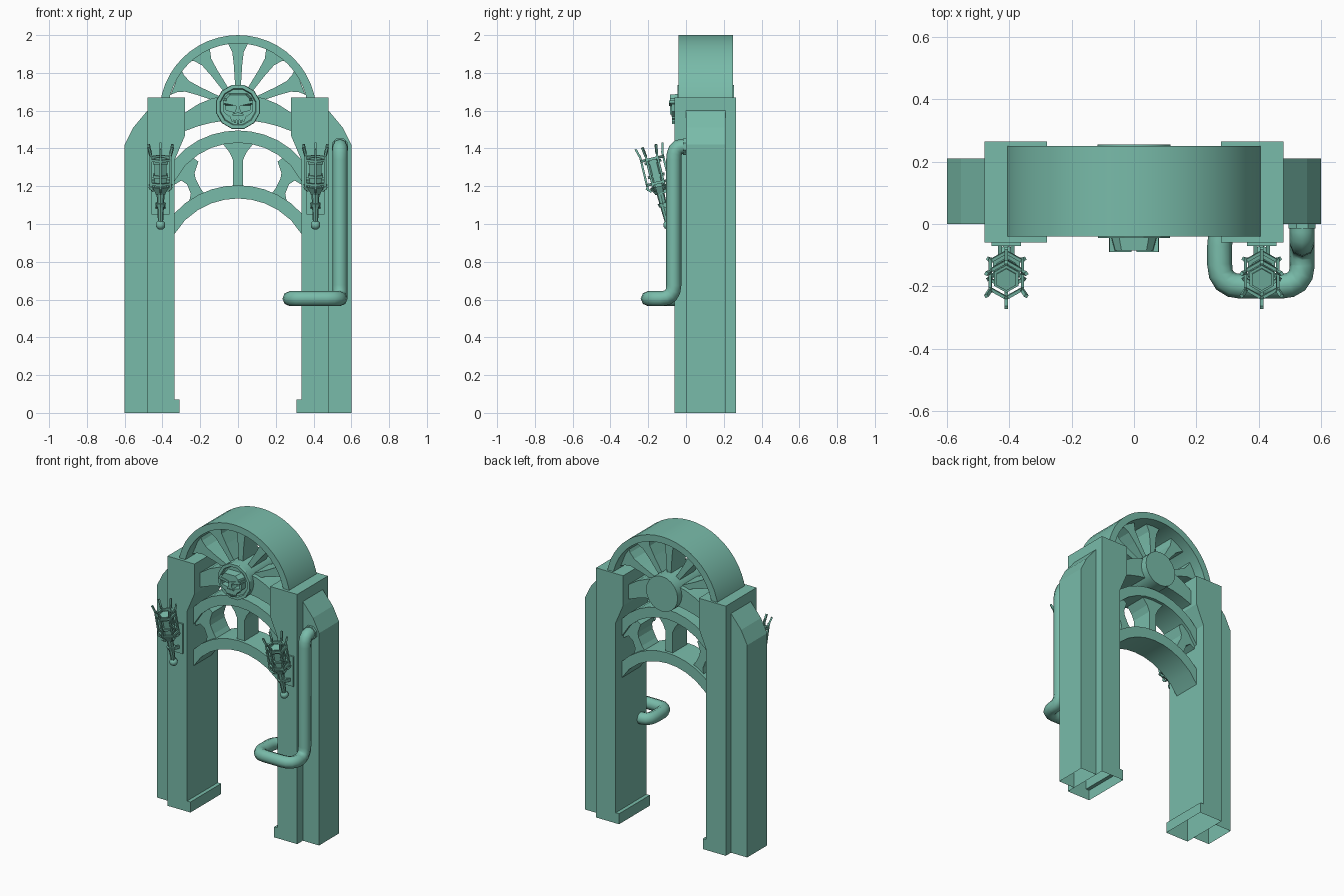
import bpy, bmesh
from math import sin, cos, pi, radians, sqrt
from mathutils import Matrix, Vector

cube = bpy.data.objects.get("Cube")
if cube:
    bpy.data.objects.remove(cube, do_unlink=True)

COLOUR = (0.19, 0.50, 0.40, 1)
mat = bpy.data.materials.new("sea green")
mat.use_nodes = True
mat.diffuse_color = COLOUR
mat.node_tree.nodes["Principled BSDF"].inputs["Base Color"].default_value = COLOUR


def smooth(ob, angle=32):
    bpy.ops.object.select_all(action='DESELECT')
    ob.select_set(True)
    bpy.context.view_layer.objects.active = ob
    bpy.ops.object.shade_smooth_by_angle(angle=radians(angle))


def finish(name, bm, rounded=False):
    bmesh.ops.recalc_face_normals(bm, faces=bm.faces)
    me = bpy.data.meshes.new(name)
    bm.to_mesh(me)
    bm.free()
    me.materials.append(mat)
    ob = bpy.data.objects.new(name, me)
    bpy.context.collection.objects.link(ob)
    if rounded:
        smooth(ob)
    return ob


def prism(name, pts, y0, y1, side=1, front=1.0, hollow=False, rounded=False):
    """Extrude an x-z outline from y0 (front) to y1; front scales the front outline."""
    bm = bmesh.new()
    cx = sum(p[0] for p in pts) / len(pts)
    cz = sum(p[1] for p in pts) / len(pts)
    a = [bm.verts.new((side * (cx + (x - cx) * front), y0, cz + (z - cz) * front)) for x, z in pts]
    b = [bm.verts.new((side * x, y1, z)) for x, z in pts]
    bm.faces.new(a)
    bm.faces.new(b)
    for i in range(len(pts)):
        j = (i + 1) % len(pts)
        if hollow and pts[i][1] == 0 and pts[j][1] == 0:
            continue
        bm.faces.new((a[i], a[j], b[j], b[i]))
    return finish(name, bm, rounded)


def arch(name, top, r_out, under, r_in, y0, y1, half=0.35, n=10):
    """Curved band between two arcs given by crown height and radius."""
    xs = [half * (2 * i / n - 1) for i in range(n + 1)]
    upper = [(x, top - r_out + sqrt(r_out**2 - x * x)) for x in xs]
    lower = [(x, under - r_in + sqrt(r_in**2 - x * x)) for x in reversed(xs)]
    return prism(name, upper + lower, y0, y1, rounded=True)


def circle(r, cz, n, start=0.0, sweep=2 * pi):
    return [(r * cos(start + sweep * i / n), cz + r * sin(start + sweep * i / n)) for i in range(n)]


def beam(bm, a, b, w, d):
    """Rectangular bar between two points."""
    a, b = Vector(a), Vector(b)
    rot = (b - a).to_track_quat('Z', 'Y').to_matrix().to_4x4()
    m = Matrix.Translation((a + b) / 2) @ rot @ Matrix.Diagonal((w, d, (b - a).length, 1))
    bmesh.ops.create_cube(bm, size=1, matrix=m)


def cone(bm, z0, z1, r0, r1, n=6):
    bmesh.ops.create_cone(bm, cap_ends=True, segments=n, radius1=r0, radius2=r1, depth=z1 - z0,
                          matrix=Matrix.Translation((0, 0, (z0 + z1) / 2)))


def tube(name, pts, radius, bend):
    """Round pipe along a path with rounded corners."""
    pts = [Vector(p) for p in pts]
    path = [pts[0]]
    for p, c, q in zip(pts, pts[1:], pts[2:]):
        a = c + (p - c).normalized() * min(bend, (p - c).length * 0.49)
        b = c + (q - c).normalized() * min(bend, (q - c).length * 0.49)
        path += [a * (1 - t)**2 + c * 2 * t * (1 - t) + b * t * t for t in (0, 0.25, 0.5, 0.75, 1)]
    path.append(pts[-1])
    cu = bpy.data.curves.new(name, 'CURVE')
    cu.dimensions = '3D'
    cu.bevel_depth = radius
    cu.bevel_resolution = 2
    cu.use_fill_caps = True
    sp = cu.splines.new('POLY')
    sp.points.add(len(path) - 1)
    for s, p in zip(sp.points, path):
        s.co = (*p, 1)
    cu.materials.append(mat)
    ob = bpy.data.objects.new(name, cu)
    bpy.context.collection.objects.link(ob)
    bpy.ops.object.select_all(action='DESELECT')
    ob.select_set(True)
    bpy.context.view_layer.objects.active = ob
    bpy.ops.object.convert(target='MESH')
    smooth(bpy.context.object, 50)


# Pillars, open underneath
PILLAR = [(0.48, 0), (0.31, 0), (0.31, 0.07), (0.335, 0.07), (0.335, 1.34),
          (0.28, 1.47), (0.28, 1.67), (0.48, 1.67)]
BUTTRESS = [(0.48, 0), (0.48, 1.6), (0.555, 1.51), (0.6, 1.42), (0.6, 0)]
for side, tag in ((1, "left"), (-1, "right")):
    prism(tag + "_pillar", PILLAR, -0.06, 0.265, side, hollow=True)
    prism(tag + "_buttress", BUTTRESS, 0, 0.21, side, hollow=True)

# Arches and tracery between the pillars
arch("main_arch", 1.686, 0.457, 1.55, 0.71, 0, 0.21)
arch("upper_tracery_arch", 1.495, 0.449, 1.43, 0.385, 0.01, 0.2)
arch("lower_tracery_arch", 1.205, 0.46, 1.135, 0.40, 0.01, 0.2)
POST = [(0.027, 1.18), (0.027, 1.34), (0.045, 1.38), (0.085, 1.43), (0, 1.45)]
prism("tracery_post", POST + [(-x, z) for x, z in POST[3::-1]], 0.03, 0.18)
STRUT = [(0.17, 1.15), (0.2, 1.19), (0.225, 1.24), (0.23, 1.27), (0.21, 1.33), (0.25, 1.36),
         (0.35, 1.26), (0.35, 1.2), (0.3, 1.23), (0.27, 1.21), (0.25, 1.16), (0.26, 1.11)]
for side, tag in ((1, "left"), (-1, "right")):
    prism(tag + "_tracery_strut", STRUT, 0.03, 0.18, side)

# Half-wheel crown with flared spokes
N = 24
outer = circle(0.416, 1.584, N, 0, pi) + [(-0.416, 1.584)]
inner = circle(0.372, 1.584, N, 0, pi) + [(-0.372, 1.584)]
prism("wheel_rim", outer + inner[::-1], -0.04, 0.25, rounded=True)
SPOKE = [(0.09, 0.014), (0.22, 0.022), (0.29, 0.03), (0.33, 0.05), (0.355, 0.075)]
outline = SPOKE + [(r, -w) for r, w in reversed(SPOKE)]
for i, deg in enumerate((22, 55, 90, 125, 158)):
    c, s = cos(radians(deg)), sin(radians(deg))
    prism(f"spoke_{i + 1}", [(r * c - w * s, 1.62 + r * s + w * c) for r, w in outline], 0.03, 0.18)

# Hub with raised edge
prism("hub", circle(0.117, 1.62, 20), -0.033, 0.255, rounded=True)
bm = bmesh.new()
K = 12
loops = [[bm.verts.new((x, y, z)) for x, z in circle(r, 1.62, K, pi / K)]
         for r, y in ((0.121, -0.03), (0.119, -0.045), (0.1, -0.045), (0.094, -0.03))]
for a, b in zip(loops, loops[1:]):
    for i in range(K):
        bm.faces.new((a[i], a[(i + 1) % K], b[(i + 1) % K], b[i]))
finish("hub_edge", bm)

# Skull relief, the sockets left open between the bones
DOME = [(0.08, 1.628), (0.075, 1.665), (0.05, 1.69)]
prism("skull_dome", DOME + [(-x, z) for x, z in DOME[::-1]], -0.085, -0.03, front=0.8)
NOSE = [(0.01, 1.64), (0.012, 1.605), (0.024, 1.58), (0.0, 1.59)]
prism("skull_nose", NOSE + [(-x, z) for x, z in NOSE[2::-1]], -0.085, -0.03)
JAW = [(0.045, 1.578), (0.042, 1.558), (0.03, 1.55)]
prism("skull_jaw", JAW + [(-x, z) for x, z in JAW[::-1]], -0.075, -0.03)
BROW = [(0.008, 1.625), (0.08, 1.64), (0.078, 1.655), (0.008, 1.64)]
CHEEK = [(0.08, 1.635), (0.068, 1.635), (0.064, 1.603), (0.02, 1.592), (0.03, 1.575),
         (0.05, 1.57), (0.078, 1.595)]
for side, tag in ((1, "left"), (-1, "right")):
    prism(tag + "_brow", BROW, -0.09, -0.04, side)
    prism(tag + "_cheekbone", CHEEK, -0.078, -0.03, side)
bm = bmesh.new()
for i in range(5):
    x = 0.015 * (i - 2)
    beam(bm, (x, -0.068, 1.53 + abs(x) * 0.4), (x, -0.068, 1.56), 0.01, 0.012)
finish("skull_teeth", bm)

# Pipe on the left pillar
tube("pipe", [(0.54, 0.02, 1.41), (0.54, -0.065, 1.41), (0.54, -0.065, 0.605), (0.54, -0.2, 0.605),
              (0.275, -0.2, 0.605), (0.275, 0.0, 0.605), (0.36, 0.0, 0.605)], 0.04, 0.07)
prism("pipe_collar", [(x + 0.54, z) for x, z in circle(0.047, 1.41, 8, pi / 8)], -0.015, 0.005)

# Torches leaning out from brackets
for side, tag in ((1, "left"), (-1, "right")):
    place = Matrix.Translation((side * 0.41, -0.095, 0.995)) @ Matrix.Rotation(radians(13.5), 4, 'X')
    # Handle, cup and core
    bm = bmesh.new()
    bmesh.ops.create_icosphere(bm, subdivisions=2, radius=0.026)
    cone(bm, 0.0, 0.19, 0.013, 0.022, 8)
    cone(bm, 0.1, 0.12, 0.024, 0.028, 8)
    cone(bm, 0.17, 0.21, 0.028, 0.05)
    cone(bm, 0.21, 0.36, 0.036, 0.036)
    cone(bm, 0.26, 0.275, 0.045, 0.045)
    cone(bm, 0.335, 0.35, 0.045, 0.045)
    bm.transform(place)
    finish(tag + "_torch_handle", bm, True)
    # Cage bars with spread tips, joined by hexagonal hoops
    bm = bmesh.new()
    for i in range(6):
        c, s = cos(pi / 6 + i * pi / 3), sin(pi / 6 + i * pi / 3)
        c2, s2 = cos(pi / 2 + i * pi / 3), sin(pi / 2 + i * pi / 3)
        for (r0, z0), (r1, z1) in (((0.045, 0.19), (0.068, 0.215)), ((0.06, 0.2), (0.06, 0.39)),
                                   ((0.06, 0.38), (0.074, 0.43))):
            beam(bm, (r0 * c, r0 * s, z0), (r1 * c, r1 * s, z1), 0.011, 0.011)
        for z in (0.23, 0.36):
            beam(bm, (0.06 * c, 0.06 * s, z), (0.06 * c2, 0.06 * s2, z), 0.01, 0.014)
    bm.transform(place)
    finish(tag + "_torch_cage", bm)
    # Wall bracket
    bm = bmesh.new()
    x = side * 0.41
    beam(bm, (x, -0.064, 1.05), (x, -0.064, 1.25), 0.095, 0.012)
    for dx in (-0.02, 0.02):
        beam(bm, (x + dx, -0.06, 1.2), (x + dx, -0.14, 1.17), 0.012, 0.03)
        beam(bm, (x + dx, -0.06, 1.09), (x + dx, -0.12, 1.1), 0.012, 0.02)
    finish(tag + "_torch_bracket", bm)
